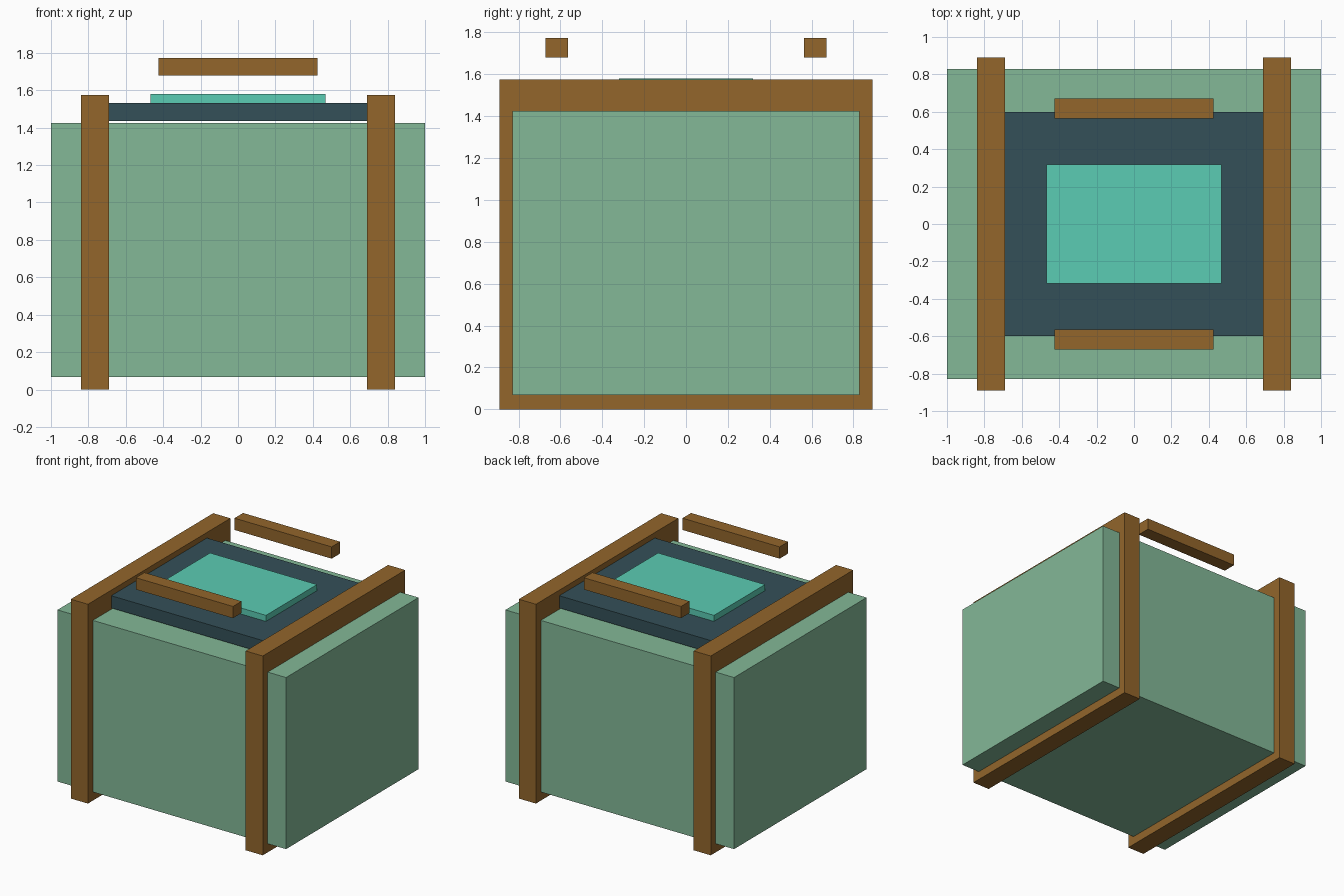
import bpy

if "Cube" in bpy.data.objects:
    bpy.data.objects.remove(bpy.data.objects["Cube"])


def srgb(r, g, b):
    return [((c / 255 + 0.055) / 1.055) ** 2.4 for c in (r, g, b)] + [1.0]


def material(name, rgb):
    m = bpy.data.materials.new(name)
    m.diffuse_color = srgb(*rgb)
    m.use_nodes = True
    m.node_tree.nodes["Principled BSDF"].inputs["Base Color"].default_value = m.diffuse_color
    return m


def box(name, x, y, z, mat):
    """Box spanning the (min, max) ranges on each axis."""
    bpy.ops.mesh.primitive_cube_add(size=1)
    o = bpy.context.object
    o.name = name
    spans = (x, y, z)
    o.location = [(a + b) / 2 for a, b in spans]
    o.scale = [b - a for a, b in spans]
    bpy.ops.object.transform_apply(location=True, rotation=False, scale=True)
    o.data.materials.append(mat)
    return o


green = material("sage green", (131, 184, 151))
brown = material("brown", (147, 102, 43))
slate = material("dark slate", (52, 80, 88))
teal = material("teal", (91, 204, 179))

# Main crate body
box("body", (-1, 1), (-0.828, 0.828), (0.068, 1.425), green)

# Lid plate hovering just above the body, with a raised panel
box("lid", (-0.70, 0.70), (-0.598, 0.598), (1.435, 1.532), slate)
box("lid_panel", (-0.468, 0.468), (-0.319, 0.319), (1.532, 1.58), teal)

# Straps around the body, and the handle bars above the lid
for s, side in ((-1, "left"), (1, "right")):
    box(side + "_strap", sorted((s * 0.69, s * 0.84)), (-0.89, 0.89), (0, 1.576), brown)
for s, side in ((-1, "front"), (1, "back")):
    box(side + "_handle", (-0.425, 0.425), sorted((s * 0.563, s * 0.67)), (1.68, 1.773), brown)
